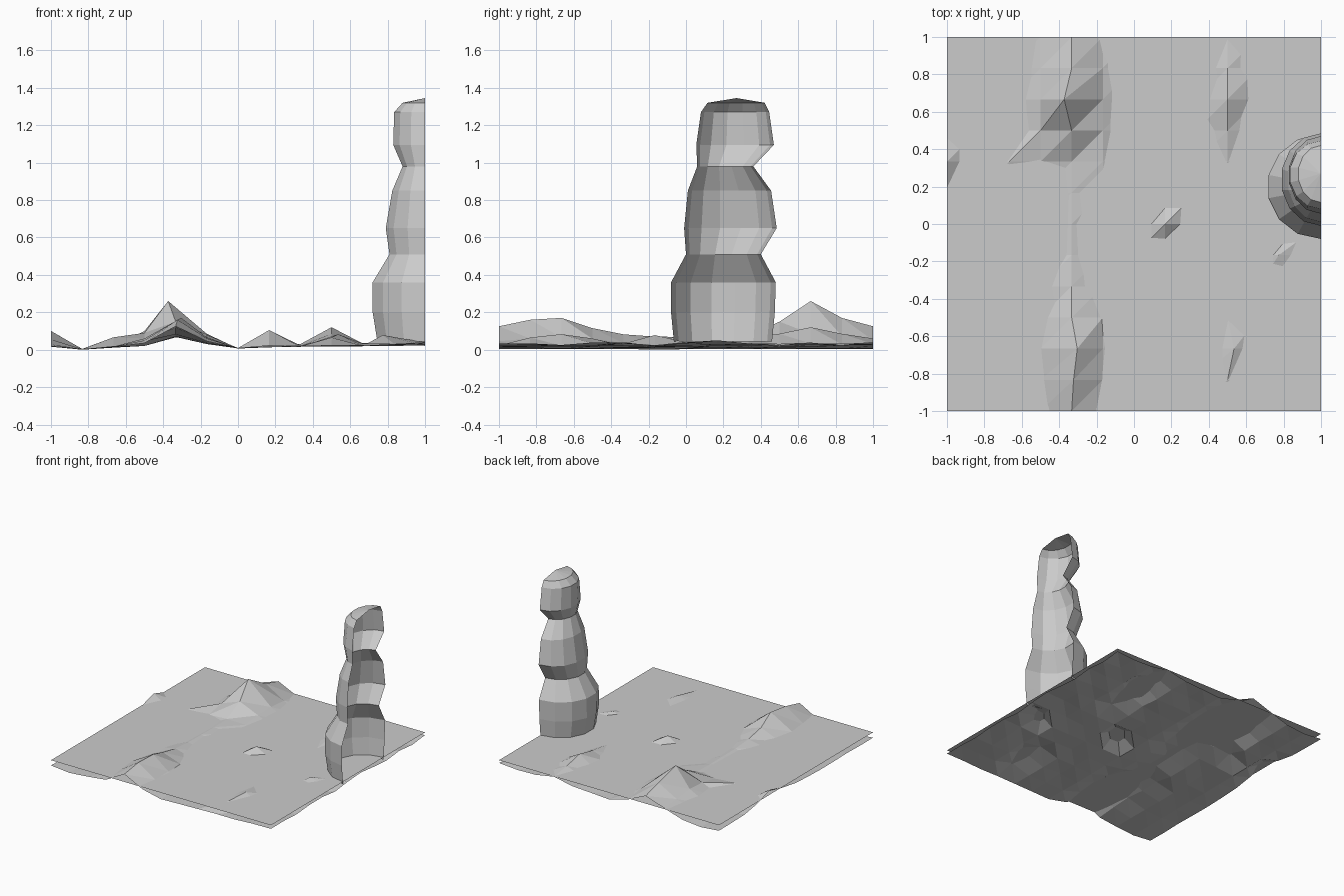
import bpy, math, random

if "Cube" in bpy.data.objects:
    bpy.data.objects.remove(bpy.data.objects["Cube"])

random.seed(4)
STEP = 1 / 6
WATER = 0.062


def make(name, verts, faces):
    me = bpy.data.meshes.new(name)
    me.from_pydata(verts, [], faces)
    me.update()
    ob = bpy.data.objects.new(name, me)
    bpy.context.collection.objects.link(ob)
    return ob


# Seabed sheet: low base height for each column, left to right
base = [.03, .005, .02, .025, .055, .025, .01, .025, .03, .032, .035, .035, .04]
h = {(i, j): base[i] * random.uniform(.5, 1) for i in range(13) for j in range(13)}

# Hill chain along x = -1/3: three heights per row, front to back
chain = [(.035, .125, .045), (.05, .16, .06), (.06, .17, .066), (.045, .115, .058),
         (.05, .082, .035), (.02, .07, .03), (.02, .068, .03), (.03, .066, .05),
         (.06, .07, .066), (.09, .15, .08), (.10, .26, .085), (.08, .17, .073),
         (.07, .125, .05)]
for j, row in enumerate(chain):
    for k, z in enumerate(row):
        h[3 + k, j] = z

# Isolated peaks that break the water
h.update({(7, 6): .105, (9, 10): .12, (9, 11): .085, (9, 12): .06, (9, 9): .085,
          (9, 8): .064, (9, 2): .083, (9, 1): .065, (9, 3): .06, (2, 8): .066,
          (0, 8): .10, (0, 7): .055, (0, 9): .05, (11, 5): .078, (1, 5): 0,
          (11, 7): .045, (12, 7): .05})
shift = {(4, 10): -.04, (9, 2): .035, (11, 5): -.06, (4, 2): .03, (4, 1): .01}

verts = [(-1 + i * STEP + shift.get((i, j), 0), -1 + j * STEP, h[i, j])
         for j in range(13) for i in range(13)]
faces = []
for j in range(12):
    for i in range(12):
        a = j * 13 + i
        faces += [(a, a + 1, a + 14), (a, a + 14, a + 13)]
make("seabed_terrain", verts, faces)

# Flat water sheet
make("water_surface", [(-1, -1, WATER), (1, -1, WATER), (1, 1, WATER), (-1, 1, WATER)],
     [(0, 1, 2, 3)])

# Half rock tower, open at the tile edge: (z, y min, y max, depth)
rings = [(.045, -.065, .46, .255), (.2, -.08, .475, .28), (.36, -.08, .48, .28),
         (.51, 0, .40, .19), (.65, -.01, .485, .21), (.85, .01, .455, .175),
         (.98, .06, .36, .12), (1.095, .055, .47, .17), (1.27, .08, .445, .165),
         (1.32, .115, .42, .12)]
SEG = 7
verts, faces = [], []
for z, lo, hi, d in rings:
    for k in range(SEG + 1):
        t = math.pi * k / SEG
        verts.append((1 - d * math.sin(t) / math.sin(math.pi * 3 / 7),
                      (lo + hi) / 2 + (hi - lo) / 2 * math.cos(t), z))
n = SEG + 1
for r in range(len(rings) - 1):
    for k in range(SEG):
        a = r * n + k
        faces.append((a, a + 1, a + n + 1, a + n))
top = len(verts)
verts.append((1, .27, 1.345))
last = (len(rings) - 1) * n
faces += [(last + k, last + k + 1, top) for k in range(SEG)]
make("rock_tower", verts, faces)
